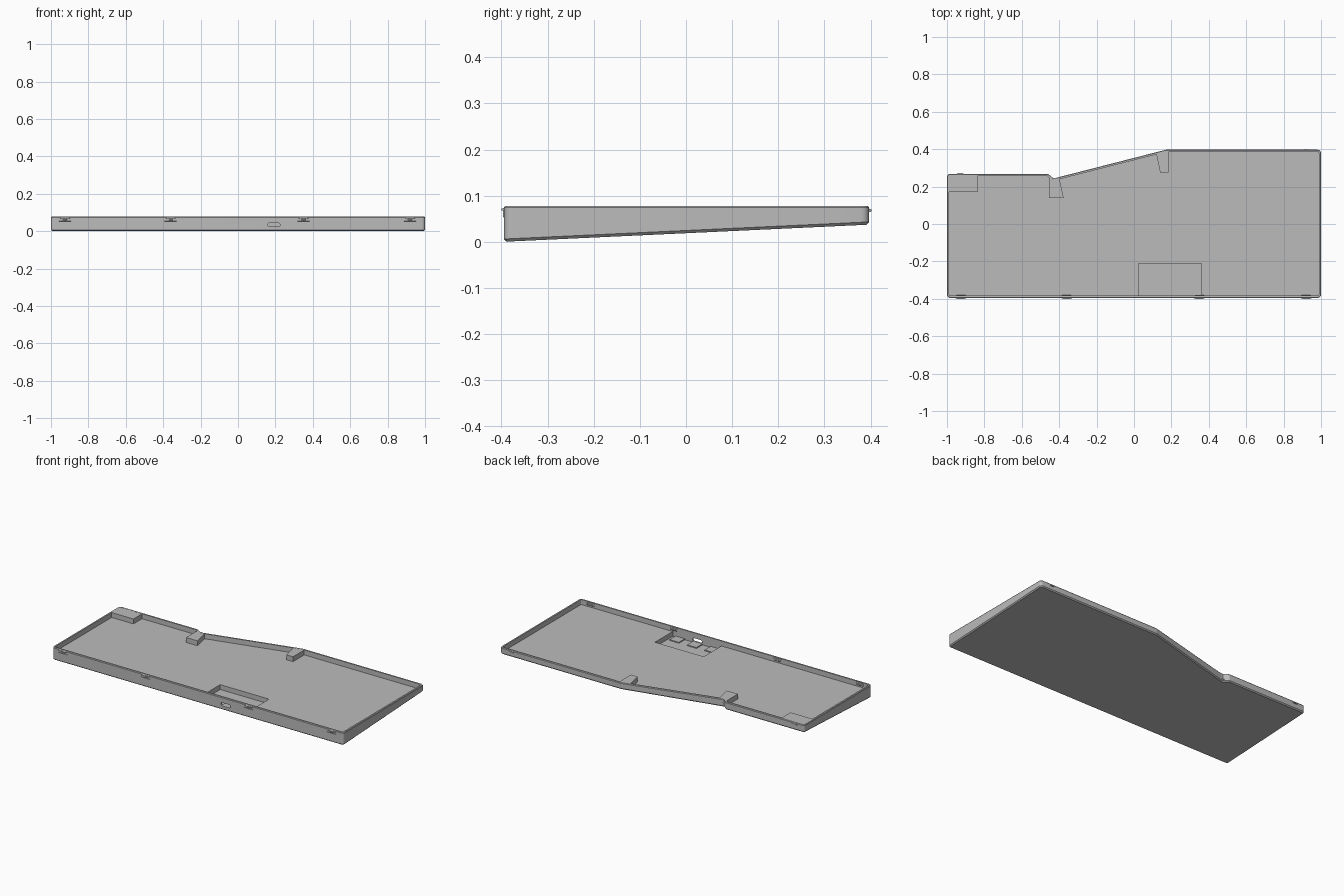
import bpy, bmesh, math
from mathutils import Vector

cube = bpy.data.objects.get("Cube")
if cube:
    bpy.data.objects.remove(cube)

grey = bpy.data.materials.new("case grey")
grey.use_nodes = True
grey.diffuse_color = (0.5, 0.5, 0.5, 1)
grey.node_tree.nodes["Principled BSDF"].inputs["Base Color"].default_value = (0.5, 0.5, 0.5, 1)

TOP, FLOOR, WALL = 0.078, 0.047, 0.012
OUTLINE = [(-1, -0.395), (1, -0.395), (1, 0.397), (0.17, 0.397),
           (-0.432, 0.243), (-0.458, 0.268), (-1, 0.268)]


def finish(name, bm):
    bmesh.ops.recalc_face_normals(bm, faces=bm.faces)
    mesh = bpy.data.meshes.new(name)
    bm.to_mesh(mesh)
    bm.free()
    obj = bpy.data.objects.new(name, mesh)
    bpy.context.collection.objects.link(obj)
    mesh.materials.append(grey)
    return obj


def rounded(inset, radius=0.02, steps=6):
    """Outline moved inward by inset, with rounded corners."""
    pts = [Vector(p) for p in OUTLINE]
    ring, n = [], len(pts)
    corners = []
    for i, p in enumerate(pts):
        a, b = (p - pts[i - 1]).normalized(), (pts[(i + 1) % n] - p).normalized()
        na, nb = Vector((-a.y, a.x)), Vector((-b.y, b.x))
        corners.append((p + (na + nb) * inset / (1 + na.dot(nb)), a, b))
    for p, a, b in corners:
        turn = a.cross(b) if hasattr(a, "cross") else a.x * b.y - a.y * b.x
        r = max(0.003, radius - inset) if turn > 0 else 0.006 + inset
        cut = min(r * math.tan(a.angle(b) / 2), 0.012 if r < 0.01 else 0.03)
        start, end = p - a * cut, p + b * cut
        for k in range(steps + 1):
            t = k / steps
            ring.append(start * (1 - t) ** 2 + p * 2 * t * (1 - t) + end * t * t)
    return ring


def slope(y):
    return 0.037 * (y + 0.395) / 0.79


def prism(name, pts, z0, z1):
    bm = bmesh.new()
    face = bm.faces.new([bm.verts.new((x, y, z0)) for x, y in pts])
    out = bmesh.ops.extrude_face_region(bm, geom=[face])
    for v in out["geom"]:
        if isinstance(v, bmesh.types.BMVert):
            v.co.z = z1
    return finish(name, bm)


def box(name, x0, x1, y0, y1, z0, z1):
    return prism(name, [(x0, y0), (x1, y0), (x1, y1), (x0, y1)], z0, z1)


def cut(target, cutter):
    cutter.hide_render = True
    mod = target.modifiers.new("cut", "BOOLEAN")
    mod.operation, mod.solver, mod.object = "DIFFERENCE", "EXACT", cutter
    bpy.context.view_layer.objects.active = target
    bpy.ops.object.modifier_apply(modifier=mod.name)
    bpy.data.objects.remove(cutter)


# Tray shell: rings from the sloped underside, up the wall, over the rim, down to the floor
bm = bmesh.new()
levels = [(0.006, lambda y: slope(y)), (0, lambda y: slope(y) + 0.006),
          (0, lambda y: TOP - 0.004), (0.003, lambda y: TOP),
          (WALL, lambda y: TOP), (WALL, lambda y: FLOOR)]
rings = [[bm.verts.new((p.x, p.y, z(p.y))) for p in rounded(inset)] for inset, z in levels]
for low, high in zip(rings, rings[1:]):
    for i in range(len(low)):
        j = (i + 1) % len(low)
        bm.faces.new((low[i], low[j], high[j], high[i]))
bm.faces.new(rings[0][::-1])
bm.faces.new(rings[-1])
tray = finish("tray", bm)

# Electronics pocket in the floor
cut(tray, box("pocket_cutter", 0.025, 0.36, -0.386, -0.21, 0.017, FLOOR + 0.01))

# Cable port through the front wall
bm = bmesh.new()
port = []
for k in range(24):
    a = math.tau * k / 24
    side = 0.023 if math.cos(a) > 0 else -0.023
    port.append((0.192 + side + 0.01 * math.cos(a), -0.42, 0.034 + 0.01 * math.sin(a)))
face = bm.faces.new([bm.verts.new(p) for p in port])
out = bmesh.ops.extrude_face_region(bm, geom=[face])
bmesh.ops.translate(bm, vec=(0, 0.06, 0), verts=[v for v in out["geom"] if isinstance(v, bmesh.types.BMVert)])
cut(tray, finish("port_cutter", bm))

# Pads inside the pocket
for i, x in enumerate((0.07, 0.19, 0.31)):
    box(f"pocket_pad_{i + 1}", x - 0.032, x + 0.032, -0.386, -0.328, 0.016, 0.023)

# Corner block and the two supports along the angled back wall
box("corner_block", -0.99, -0.838, 0.172, 0.258, FLOOR - 0.002, TOP - 0.0005)
prism("inner_support", [(-0.455, 0.14), (-0.376, 0.14), (-0.4, 0.247), (-0.432, 0.246), (-0.455, 0.262)],
      FLOOR - 0.002, TOP - 0.0005)
prism("outer_support", [(0.14, 0.275), (0.185, 0.275), (0.185, 0.392), (0.17, 0.392), (0.118, 0.38)],
      FLOOR - 0.002, TOP - 0.0005)


# Snap clips: a tapered ridge near the rim, a stem and a lower bar
def wedge(name, x, y, side, z, half, height, depth):
    bm = bmesh.new()
    base = [bm.verts.new((x + sx * half, y - side * 0.002, z + sz * height))
            for sx, sz in ((-1, -1), (1, -1), (1, 1), (-1, 1))]
    tips = [bm.verts.new((x + sx * half * 0.7, y + side * depth, z + sz * height * 0.4))
            for sx, sz in ((-1, -1), (1, -1), (1, 1), (-1, 1))]
    bm.faces.new(base)
    bm.faces.new(tips)
    for i in range(4):
        j = (i + 1) % 4
        bm.faces.new((base[i], base[j], tips[j], tips[i]))
    finish(name, bm)


def clip(name, x, y, side):
    wedge(name + "_ridge", x, y, side, 0.07, 0.028, 0.004, 0.005)
    wedge(name + "_stem", x, y, side, 0.062, 0.012, 0.008, 0.002)
    wedge(name + "_bar", x, y, side, 0.055, 0.04, 0.003, 0.002)
    wedge(name + "_inner", x, y - side * WALL, -side, 0.064, 0.03, 0.01, 0.004)


for i, x in enumerate((-0.925, -0.36, 0.35, 0.92)):
    clip(f"front_clip_{i + 1}", x, -0.395, -1)
wedge("back_left_clip", 0.92, 0.397, 1, 0.068, 0.015, 0.005, 0.005)
wedge("back_right_clip", -0.93, 0.268, 1, 0.068, 0.02, 0.005, 0.004)

# Smooth rounded corners while keeping the flat faces crisp
bpy.ops.object.select_all(action="DESELECT")
tray.select_set(True)
bpy.context.view_layer.objects.active = tray
bpy.ops.object.shade_smooth_by_angle(angle=math.radians(30))
